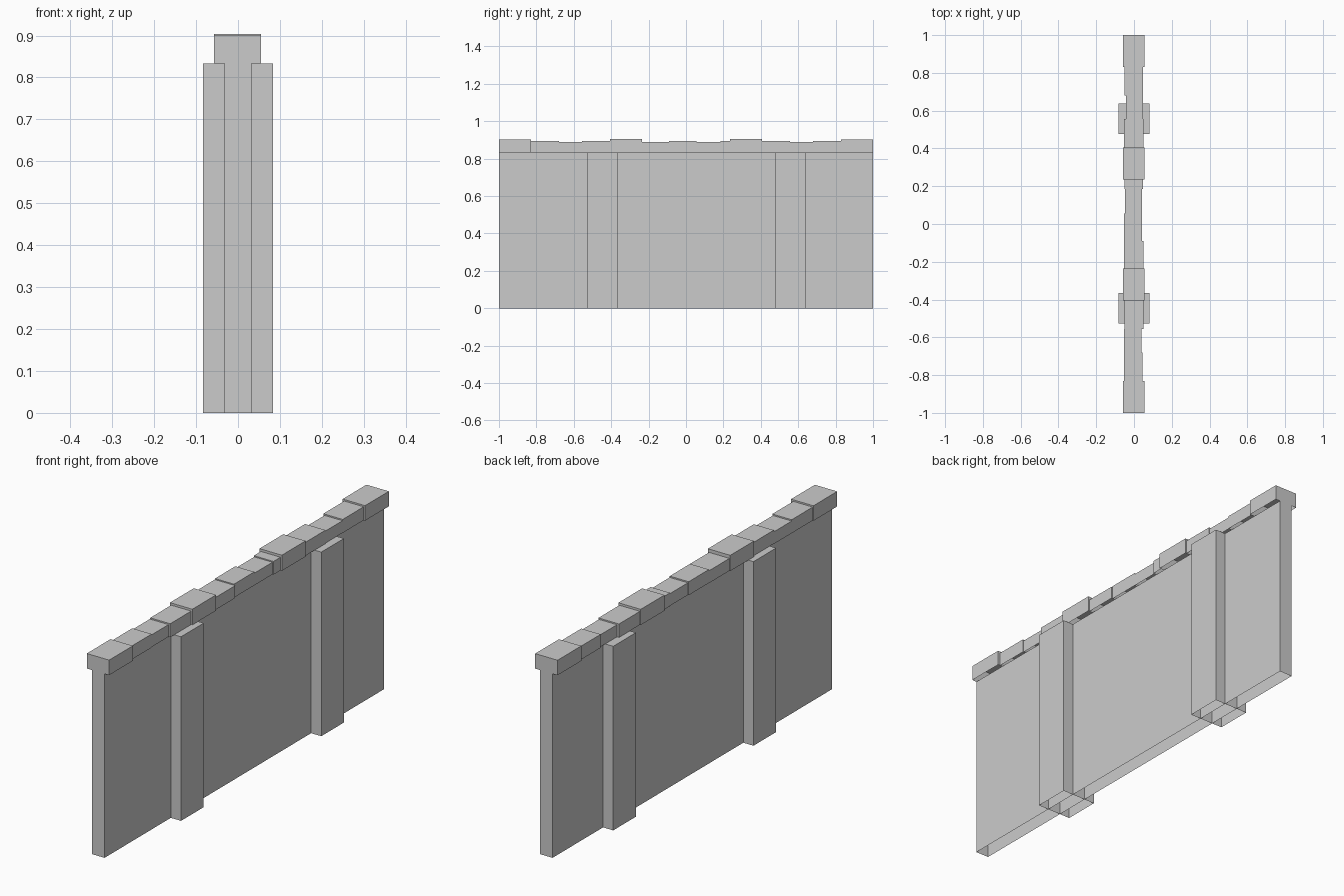
import bpy, bmesh

if "Cube" in bpy.data.objects:
    bpy.data.objects.remove(bpy.data.objects["Cube"])


def shell(name, x0, x1, y0, y1, z0, z1, top=True):
    """Box without a floor face, optionally without a top."""
    bm = bmesh.new()
    low = [bm.verts.new((x, y, z0)) for x, y in ((x0, y0), (x1, y0), (x1, y1), (x0, y1))]
    high = [bm.verts.new((v.co.x, v.co.y, z1)) for v in low]
    for i in range(4):
        j = (i + 1) % 4
        bm.faces.new((low[i], low[j], high[j], high[i]))
    if top:
        bm.faces.new(high)
    mesh = bpy.data.meshes.new(name)
    bm.to_mesh(mesh)
    bm.free()
    obj = bpy.data.objects.new(name, mesh)
    bpy.context.collection.objects.link(obj)
    return obj


LEDGE = 0.833

# Thin wall panel, covered by the coping
shell("wall_panel", -0.032, 0.032, -1, 1, 0, LEDGE, top=False)

# Two pilasters that show on both sides of the wall
for i, y in enumerate((-0.445, 0.558)):
    shell(f"pilaster_{i + 1}", -0.083, 0.083, y - 0.081, y + 0.081, 0, LEDGE)

# Uneven coping stones: y start, left x, right x, top z
stones = [
    (-1.000, -0.057, 0.055, 0.901),
    (-0.830, -0.053, 0.044, 0.894),
    (-0.680, -0.053, 0.041, 0.888),
    (-0.555, -0.051, 0.049, 0.894),
    (-0.405, -0.057, 0.055, 0.904),
    (-0.235, -0.053, 0.049, 0.889),
    (-0.090, -0.052, 0.043, 0.894),
    (0.055, -0.048, 0.043, 0.888),
    (0.185, -0.050, 0.048, 0.893),
    (0.235, -0.057, 0.055, 0.904),
    (0.405, -0.053, 0.050, 0.894),
    (0.555, -0.043, 0.047, 0.888),
    (0.680, -0.049, 0.048, 0.894),
    (0.830, -0.057, 0.055, 0.901),
]
ends = [s[0] for s in stones[1:]] + [1.0]
for i, ((y0, x0, x1, z1), y1) in enumerate(zip(stones, ends)):
    shell(f"coping_stone_{i + 1}", x0, x1, y0, y1, LEDGE, z1)
